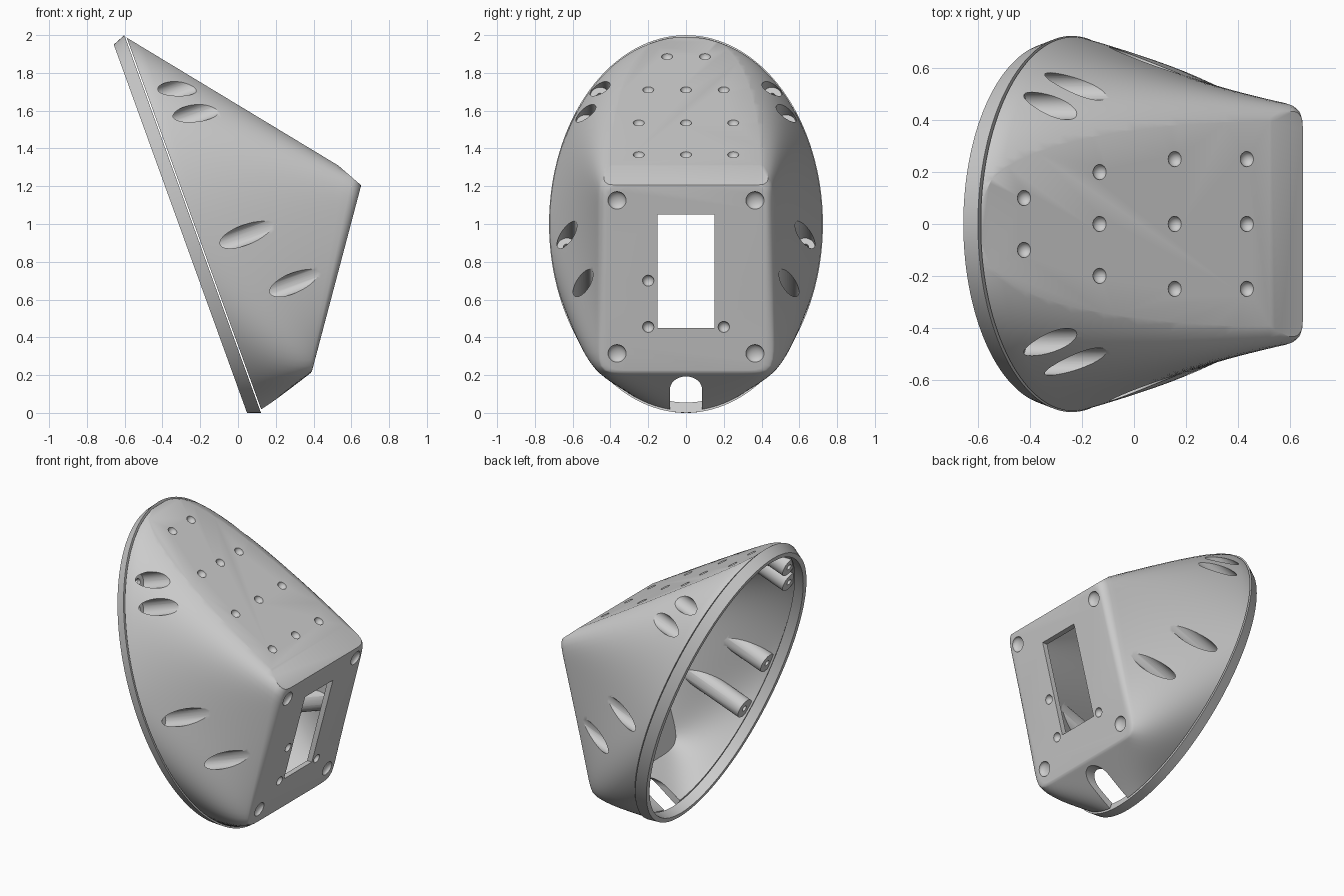
import bpy, bmesh, math
from mathutils import Vector, Matrix

if "Cube" in bpy.data.objects:
    bpy.data.objects.remove(bpy.data.objects["Cube"])

N = 128                                   # points around the shell
T0, T1 = Vector((-.591, 0, 1.991)), Vector((.66, 0, 1.235))   # top line, rim to plate
B0, B1 = Vector((.125, 0, .012)), Vector((.39, 0, .215))      # bottom line
UP = (T0 - B0).normalized()               # long axis of the tilted rim
AXIS = Vector((UP.z, 0, -UP.x))           # rim normal, towards the plate
TOP_N = Vector((T0.z - T1.z, 0, T1.x - T0.x)).normalized()
PLATE_N = Vector((T1.z - B1.z, 0, B1.x - T1.x)).normalized()


def make(name, bm):
    bmesh.ops.recalc_face_normals(bm, faces=bm.faces)
    me = bpy.data.meshes.new(name)
    bm.to_mesh(me)
    bm.free()
    ob = bpy.data.objects.new(name, me)
    bpy.context.collection.objects.link(ob)
    return ob


def loft(rings, cyclic=False):
    bm = bmesh.new()
    vs = [[bm.verts.new(p) for p in r] for r in rings]
    for a, b in zip(vs, vs[1:] + (vs[:1] if cyclic else [])):
        for i in range(len(a)):
            j = (i + 1) % len(a)
            bm.faces.new((a[i], a[j], b[j], b[i]))
    if not cyclic:
        bm.faces.new(vs[0])
        bm.faces.new(vs[-1])
    return bm


def trim(bm, co, no):
    """Slice off everything beyond a plane and close the cut."""
    bmesh.ops.recalc_face_normals(bm, faces=bm.faces)
    res = bmesh.ops.bisect_plane(bm, geom=bm.verts[:] + bm.edges[:] + bm.faces[:], dist=1e-6,
                                 plane_co=co, plane_no=no, clear_outer=True)
    edges = [e for e in res["geom_cut"] if isinstance(e, bmesh.types.BMEdge) and e.is_boundary]
    bmesh.ops.edgeloop_fill(bm, edges=edges)


def section(t, inset=0, inset_low=0):
    """Cross-section blending from an ellipse to a rounded rectangle."""
    top, low = T0.lerp(T1, t), B0.lerp(B1, t)
    u = (top - low).normalized()
    top, low = top - u * inset, low + u * inset_low
    mid, h = (top + low) / 2, (top - low).length / 2
    w = .721 - .236 * t - .03 * t * t - inset
    c = min(max(t, 0), 1)
    n = 1 / (.5 * (1 - c) + .06 * c)
    bulge = 1 + .057 * math.sin(math.pi * c ** .6)
    pts = []
    for i in range(N):
        a = 2 * math.pi * (i + .5) / N
        ca, sa = math.cos(a), math.sin(a)
        r = (abs(ca) ** n + abs(sa) ** n) ** (-1 / n)
        v = h * r * sa * (bulge if sa > 0 else 1)
        pts.append(mid + u * v + Vector((0, w * r * ca, 0)))
    return pts


def cylinder(bm, start, length, r):
    m = Matrix.Translation(start + AXIS * length / 2) @ AXIS.to_track_quat('Z', 'Y').to_matrix().to_4x4()
    bmesh.ops.create_cone(bm, cap_ends=True, segments=32, radius1=r, radius2=r, depth=length, matrix=m)


def dimple(bm, y, z, a, b, r, no):
    """Shallow round pocket, flattened along the surface normal."""
    p = a.lerp(b, (z - a.z) / (b.z - a.z))
    m = (Matrix.Translation((p.x, y, z)) @ no.to_track_quat('Z', 'Y').to_matrix().to_4x4()
         @ Matrix.Diagonal((r, r, .027, 1)))
    bmesh.ops.create_uvsphere(bm, u_segments=24, v_segments=12, radius=1, matrix=m)


def subtract(ob, cutter):
    mod = ob.modifiers.new("cut", 'BOOLEAN')
    mod.operation, mod.solver, mod.object = 'DIFFERENCE', 'EXACT', cutter
    bpy.context.view_layer.objects.active = ob
    bpy.ops.object.modifier_apply(modifier=mod.name)
    bpy.data.objects.remove(cutter)


# Outer shell with a flattened top and rounded plate edge
rings = [section(.96 * i / 28) for i in range(29)]
for k in range(1, 7):
    a = math.pi / 2 * k / 6
    ins = .035 * (1 - math.cos(a))
    rings.append(section(.96 + .04 * math.sin(a), ins, ins * .3))
bm = loft(rings)
trim(bm, T0 - TOP_N * .003, TOP_N)
trim(bm, Vector((.55, 0, 1.293)), Vector((.095, 0, .11)).normalized())
shell = make("housing_shell", bm)

# Hollow interior
WALL = .04
bm = loft([section(-.05 + 1.05 * i / 28, WALL, WALL * 1.2) for i in range(29)])
trim(bm, T0 - TOP_N * (WALL + .003), TOP_N)
trim(bm, T1 - PLATE_N * .035, PLATE_N)
hollow = make("hollow", bm)

# Screw recesses along the sides, each with an inner boss
boss, scoop, screw = bmesh.new(), bmesh.new(), bmesh.new()
for y, z in ((.455, 1.66), (.53, 1.515), (.63, .862), (.545, .555)):
    for s in (-1, 1):
        p = T0.lerp(B0, (T0.z - z) / (T0.z - B0.z)) + Vector((0, s * y, 0))
        cylinder(boss, p + AXIS * .012, .7, .066)
        cylinder(scoop, p + AXIS * .04, .8, .053)
        cylinder(screw, p - AXIS * .1, .3, .02)
subtract(hollow, make("bosses", boss))
subtract(shell, hollow)
subtract(shell, make("scoops", scoop))
subtract(shell, make("screw_holes", screw))

# Dimples on the top and plate
bm = bmesh.new()
for z, ys in ((1.889, (-.1, .1)), (1.713, (-.2, 0, .2)), (1.538, (-.25, 0, .25)), (1.37, (-.25, 0, .25))):
    for y in ys:
        dimple(bm, y, z, T0, T1, .03, TOP_N)
for s in (-1, 1):
    for y, z, r in ((.365, 1.125, .048), (.365, .315, .048), (.2, .70, .03), (.2, .455, .03)):
        dimple(bm, s * y, z, B1, T1, r, PLATE_N)
subtract(shell, make("dimples", bm))


# Plate window and arched cable slot, both cut straight through
def prism(name, pts, x0, x1):
    return make(name, loft([[Vector((x, y, z)) for y, z in pts] for x in (x0, x1)]))


subtract(shell, prism("window", [(-.15, .45), (.15, .45), (.15, 1.05), (-.15, 1.05)], .3, .9))
arch = [(-.085, -.1), (.085, -.1)]
arch += [(.085 * math.cos(math.pi * i / 20), .125 + .068 * math.sin(math.pi * i / 20)) for i in range(21)]
subtract(shell, prism("slot", arch, -.05, .6))


# Separate tilted front ring
def ellipse(c, a, b):
    return [c + UP * a * math.sin(2 * math.pi * i / N) + Vector((0, b * math.cos(2 * math.pi * i / N), 0))
            for i in range(N)]


back, front = Vector((-.24, 0, 1)), Vector((-.305, 0, .975))
ring = make("front_ring", loft([ellipse(back, 1.063, .725), ellipse(front, 1.037, .70),
                                ellipse(front, 1.005, .668), ellipse(back, 1.005, .668)], cyclic=True))

for ob in (shell, ring):
    bpy.ops.object.select_all(action='DESELECT')
    ob.select_set(True)
    bpy.context.view_layer.objects.active = ob
    bpy.ops.object.shade_smooth_by_angle(angle=math.radians(30))
